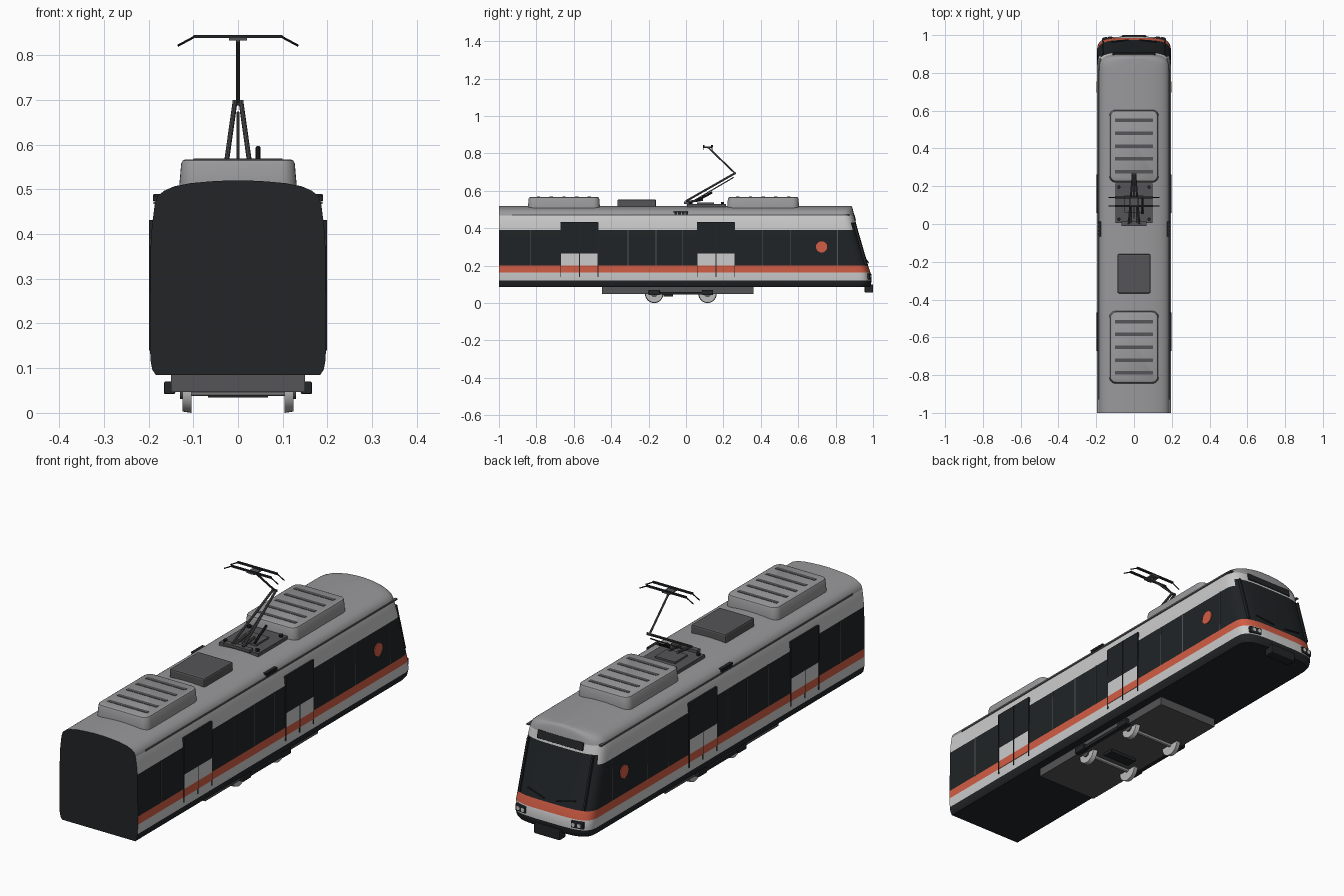
import bpy, bmesh, math
from mathutils import Vector

if "Cube" in bpy.data.objects:
    bpy.data.objects.remove(bpy.data.objects["Cube"])

def mat(name, r, g, b):
    m = bpy.data.materials.new(name)
    m.diffuse_color = (r, g, b, 1)
    m.use_nodes = True
    m.node_tree.nodes["Principled BSDF"].inputs["Base Color"].default_value = m.diffuse_color
    return m

BLACK = mat("black", .016, .018, .02)
GLASS = mat("glass", .014, .017, .019)
WHITE = mat("light_panel", .6, .6, .6)
ORANGE = mat("orange", .65, .11, .06)
ROOF = mat("roof_grey", .32, .32, .33)
DARK = mat("dark_grey", .09, .09, .095)
STEEL = mat("steel", .5, .5, .5)

def finish(name, bm, mats, smooth=True):
    bmesh.ops.recalc_face_normals(bm, faces=bm.faces)
    me = bpy.data.meshes.new(name)
    bm.to_mesh(me)
    bm.free()
    for m in mats:
        me.materials.append(m)
    ob = bpy.data.objects.new(name, me)
    bpy.context.collection.objects.link(ob)
    if smooth:
        bpy.context.view_layer.objects.active = ob
        bpy.ops.object.select_all(action='DESELECT')
        ob.select_set(True)
        bpy.ops.object.shade_smooth_by_angle(angle=math.radians(32))
    return ob

def box(name, x, y, z, m, rot=(0, 0, 0), bevel=0):
    """Box from (min, max) ranges on each axis."""
    bm = bmesh.new()
    bmesh.ops.create_cube(bm, size=1)
    for v in bm.verts:
        v.co = [c * (r[1] - r[0]) for c, r in zip(v.co, (x, y, z))]
    ob = finish(name, bm, [m], False)
    ob.location = [sum(r) / 2 for r in (x, y, z)]
    ob.rotation_euler = rot
    if bevel:
        b = ob.modifiers.new("bevel", 'BEVEL')
        b.width, b.segments = bevel, 2
    return ob

def rod(name, a, b, r, m, r2=None, n=10):
    a, b = Vector(a), Vector(b)
    bm = bmesh.new()
    bmesh.ops.create_cone(bm, cap_ends=True, segments=n, radius1=r,
                          radius2=r if r2 is None else r2, depth=(b - a).length)
    ob = finish(name, bm, [m])
    ob.location = (a + b) / 2
    ob.rotation_euler = (b - a).to_track_quat('Z', 'Y').to_euler()
    return ob

def pair(s, a, b):
    return (min(s * a, s * b), max(s * a, s * b))

# Car body: stacked plan outlines as (z, half width, nose y)
LEVELS = [(.085, .184, .982), (.097, .192, .988), (.12, .196, .992), (.163, .197, .986),
          (.20, .197, .974), (.39, .195, .919), (.43, .191, .908), (.468, .186, .900),
          (.485, .180, .896), (.497, .165, .893), (.507, .142, .890), (.514, .105, .887),
          (.518, .06, .883), (.52, .02, .875)]
BANDS = [0, 0, 2, 3, 1, 2, 2] + [4] * 6     # slots: black, glass, white, orange, roof
bm = bmesh.new()
rings = []
N = 28
for z, w, f in LEVELS:
    ring = [bm.verts.new((w, -1, z))]
    for i in range(N + 1):
        t = math.pi * i / N
        c, s = math.cos(t), max(math.sin(t), 0)
        ring.append(bm.verts.new((math.copysign(abs(c) ** .5 * w, c), f - .1 + .1 * s ** .5, z)))
    ring.append(bm.verts.new((-w, -1, z)))
    rings.append(ring)
for k, (lo, hi) in enumerate(zip(rings, rings[1:])):
    n = len(lo)
    for i in range(n):
        j = (i + 1) % n
        fc = bm.faces.new((lo[i], lo[j], hi[j], hi[i]))
        front = 5 < i < n - 7
        fc.material_index = 0 if i == n - 1 else (1 if k == 5 and front else BANDS[k])
bm.faces.new(rings[0]).material_index = 0
bm.faces.new(rings[-1]).material_index = 4
finish("car_body", bm, [BLACK, GLASS, WHITE, ORANGE, ROOF])

# Side details, mirrored
for s in (1, -1):
    for y0, y1 in ((-.67, -.47), (.06, .26)):
        box("door_window", pair(s, .18, .199), (y0, y1), (.265, .432), GLASS)
        box("door_panel", pair(s, .19, .199), (y0, y1), (.2, .265), WHITE)
        box("door_band", pair(s, .19, .199), (y0, y1), (.163, .2), ORANGE)
        for y in (y0, (y0 + y1) / 2, y1):
            box("door_seam", pair(s, .19, .1995), (y - .002, y + .002), (.14, .43), BLACK)
    for y in (-.83, -.31, -.16, -.02, .41, .56, .81):
        box("window_divider", pair(s, .18, .1972), (y - .002, y + .002), (.2, .39), DARK)
    rod("side_disc", (s * .185, .725, .3), (s * .1995, .725, .3), .03, ORANGE, n=40)
    box("gutter", pair(s, .176, .189), (-.93, .875), (.467, .473), DARK)
    for i in range(4):
        y = -.055 + i * .02
        box("vent_tooth", pair(s, .17, .19), (y - .007, y + .007), (.474, .488), BLACK)
    box("vent_rail", pair(s, .17, .188), (-.067, .012), (.484, .49), BLACK)

# Nose details
box("destination_sign", (-.115, .115), (.885, .905), (.437, .473), BLACK, (.25, 0, 0), .003)
box("coupler_cover", (-.065, .065), (.955, 1), (.055, .1), BLACK, bevel=.005)
for s in (1, -1):
    box("headlight_housing", pair(s, .112, .17), (.965, .988), (.125, .157), BLACK,
        (0, 0, -s * .16), .005)
    for x, y in ((.127, .985), (.153, .981)):
        rod("headlight", (s * x, y, .141), (s * x, y + .008, .141), .009, WHITE, n=20)
    rod("wiper_arm", (s * .03, .975, .215), (s * .12, .962, .235), .003, BLACK)
    box("windscreen_frame", pair(s, .158, .166), (.925, .937), (.2, .43), BLACK, (.28, 0, 0))

# Roof equipment housing with rounded plan and tapered sides
def roof_unit(name, y0, y1):
    bm = bmesh.new()
    cy, hy, r = (y0 + y1) / 2, (y1 - y0) / 2, .035
    prev = None
    for z, d in ((.5, 0), (.513, .0), (.558, .004), (.564, .007), (.567, .013)):
        ring = []
        for sx, sy, a0 in ((1, 1, 0), (-1, 1, 90), (-1, -1, 180), (1, -1, 270)):
            for i in range(7):
                a = math.radians(a0 + i * 15)
                ring.append(bm.verts.new((sx * (.131 - r) + (r - d) * math.cos(a),
                                          cy + sy * (hy - r) + (r - d) * math.sin(a), z)))
        if prev:
            for i in range(len(ring)):
                j = (i + 1) % len(ring)
                bm.faces.new((prev[i], prev[j], ring[j], ring[i]))
        prev = ring
    bm.faces.new(prev)
    finish(name, bm, [ROOF])
    for i in range(-2, 3):
        y = cy + i * .068
        box("roof_slat", (-.1, .1), (y - .009, y + .009), (.56, .5685), DARK)

roof_unit("rear_roof_unit", -.845, -.46)
roof_unit("front_roof_unit", .22, .605)
box("roof_box", (-.088, .088), (-.367, -.16), (.505, .554), DARK, bevel=.007)

# Pantograph base
box("pantograph_plate", (-.098, .098), (.005, .215), (.51, .53), DARK)
box("pantograph_crossbar", (-.065, .065), (-.01, .015), (.53, .542), DARK)
box("pantograph_tray", (-.05, .05), (.06, .15), (.53, .538), DARK)
for x in (-.08, .08):
    for y in (.025, .195):
        rod("insulator", (x, y, .525), (x, y, .54), .009, BLACK)

# Pantograph arms and head
knee = Vector((0, .262, .694))
for s in (1, -1):
    rod("lower_arm", (s * .028, 0, .545), (s * .007, .262, .694), .0055, DARK)
    rod("spring", (s * .02, .005, .54), (s * .02, .09, .552), .006, DARK)
rod("control_rod", (0, .03, .54), (0, .255, .672), .003, DARK)
rod("knee_joint", (-.012, .262, .694), (.012, .262, .694), .006, DARK)
rod("upper_arm", knee, (0, .118, .832), .0045, DARK)
rod("actuator", (.045, .055, .545), (.045, .14, .592), .006, BLACK)
rod("head_link", (0, .092, .834), (0, .143, .834), .004, DARK)
box("head_bracket", (-.02, .02), (.09, .145), (.833, .838), DARK)
for y in (.095, .14):
    box("contact_strip", (-.1, .1), (y - .005, y + .005), (.838, .845), BLACK)
    for s in (1, -1):
        rod("head_horn", (s * .098, y, .841), (s * .135, y, .821), .0025, BLACK)

# Underframe and running gear
box("underframe", (-.15, .15), (-.45, .36), (.047, .09), DARK)
box("track_brake", (-.067, .067), (-.12, -.07), (.034, .05), BLACK)
for y in (-.17, .115):
    rod("axle", (-.12, y, .049), (.12, y, .049), .011, STEEL)
    for s in (1, -1):
        rod("wheel", (s * .104, y, .049), (s * .124, y, .049), .049, STEEL, .046, 32)
        rod("wheel_hub", (s * .12, y, .049), (s * .13, y, .049), .018, DARK, n=20)
        box("axle_box", pair(s, .14, .166), (y - .03, y + .03), (.042, .07), BLACK, bevel=.004)
for s in (1, -1):
    box("side_beam", pair(s, .143, .16), (-.2, .145), (.045, .06), BLACK)
